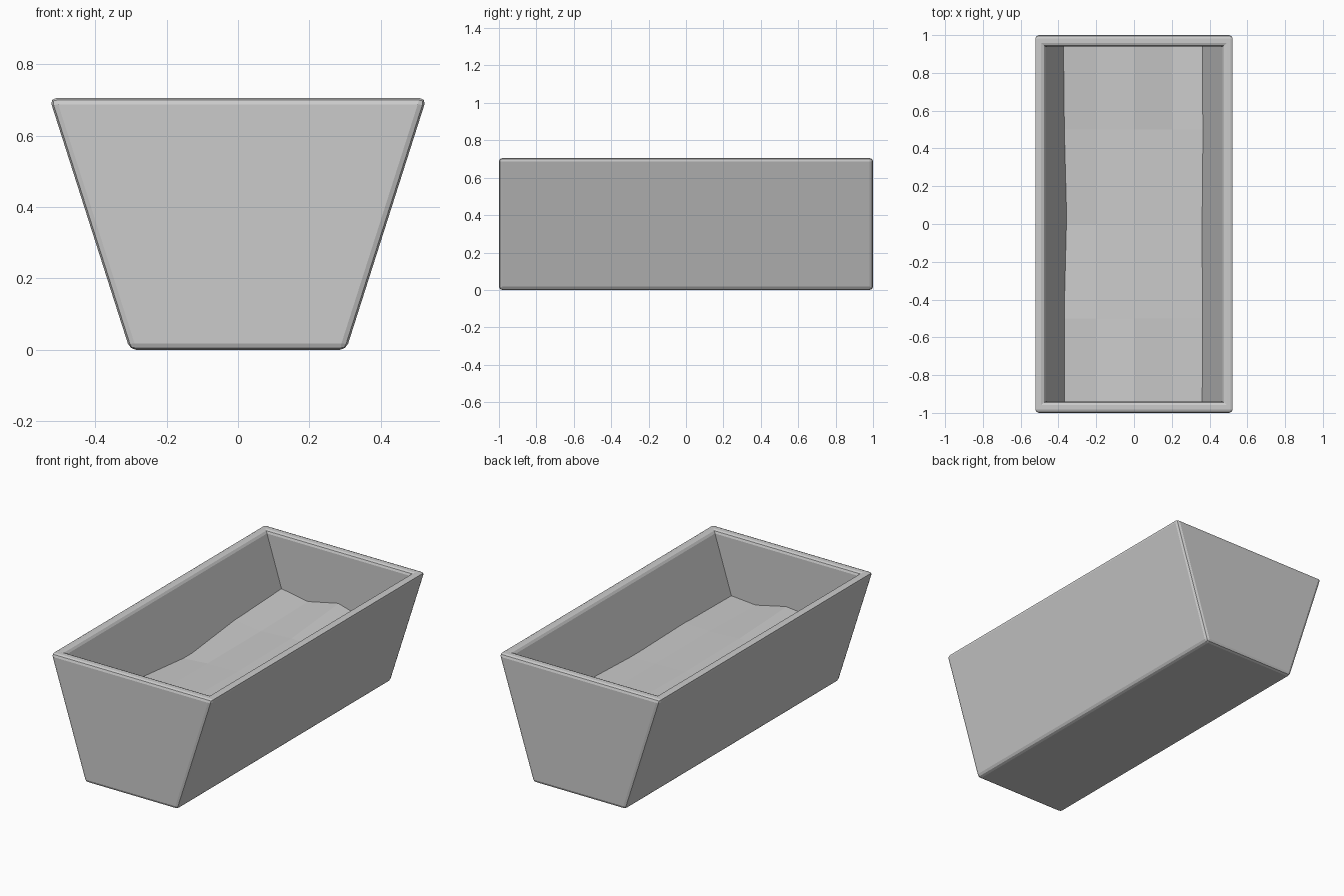
import bpy, bmesh

if "Cube" in bpy.data.objects:
    bpy.data.objects.remove(bpy.data.objects["Cube"])

H = 0.705


def add_object(name, bm):
    bmesh.ops.recalc_face_normals(bm, faces=bm.faces)
    mesh = bpy.data.meshes.new(name)
    bm.to_mesh(mesh)
    bm.free()
    ob = bpy.data.objects.new(name, mesh)
    bpy.context.collection.objects.link(ob)
    return ob


def ring(bm, hx, hy, z):
    return [bm.verts.new((sx * hx, sy * hy, z))
            for sx, sy in ((-1, -1), (1, -1), (1, 1), (-1, 1))]


# Trough: outer bottom, outer rim, inner rim, inner floor
bm = bmesh.new()
rings = [ring(bm, *r) for r in ((0.303, 1.0, 0), (0.528, 1.0, H),
                                (0.474, 0.94, H), (0.27, 0.94, 0.06))]
for a, b in zip(rings, rings[1:]):
    for i in range(4):
        j = (i + 1) % 4
        bm.faces.new((a[i], a[j], b[j], b[i]))
bm.faces.new(rings[0])
bm.faces.new(rings[-1])
# Rounded outer edges and rim, crisp inner corners
bm.edges.ensure_lookup_table()
inner = set(rings[3])
edges = [e for e in bm.edges if not inner & set(e.verts)
         and not (set(e.verts) & set(rings[1]) and set(e.verts) & set(rings[2]))]
bmesh.ops.bevel(bm, geom=edges, offset=0.018, segments=2, profile=0.5, affect='EDGES')
add_object("trough", bm)

# Uneven soil surface, edges tucked into the walls
heights = [(0.37, 0.36, 0.38, 0.335, 0.35),
           (0.375, 0.355, 0.36, 0.35, 0.354),
           (0.335, 0.35, 0.355, 0.35, 0.345),
           (0.375, 0.35, 0.36, 0.35, 0.36),
           (0.39, 0.357, 0.40, 0.345, 0.35)]
bm = bmesh.new()
grid = [[bm.verts.new((x, y, z)) for x, z in zip((-0.39, -0.2, 0, 0.2, 0.39), row)]
        for y, row in zip((-0.96, -0.5, 0, 0.5, 0.96), heights)]
for j in range(4):
    for i in range(4):
        bm.faces.new((grid[j][i], grid[j][i + 1], grid[j + 1][i + 1], grid[j + 1][i]))
add_object("soil", bm)
